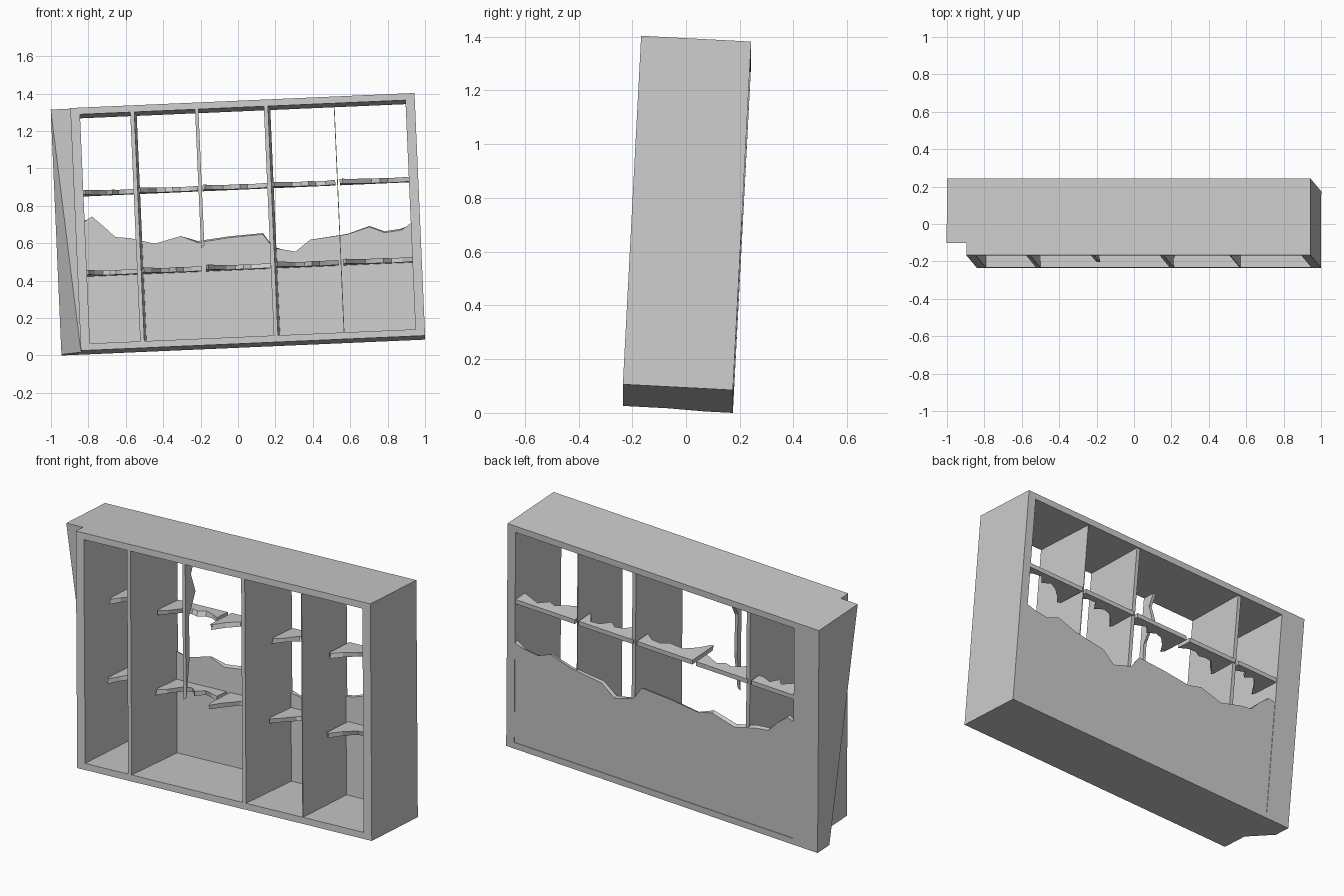
import bpy, bmesh, math, random
from mathutils import Matrix, Euler, Vector

cube = bpy.data.objects.get("Cube")
if cube:
    bpy.data.objects.remove(cube, do_unlink=True)

random.seed(4)
W, D, H = 1.842, 0.41, 1.30
SIDE, BOARD = 0.05, 0.036
TILT = Matrix.Translation((-0.84, -0.235, 0.026)) @ Euler(
    (math.radians(-3), math.radians(-2.5), 0)).to_matrix().to_4x4()


def finish(name, bm):
    bmesh.ops.recalc_face_normals(bm, faces=bm.faces)
    mesh = bpy.data.meshes.new(name)
    bm.to_mesh(mesh)
    bm.free()
    obj = bpy.data.objects.new(name, mesh)
    obj.matrix_world = TILT
    bpy.context.collection.objects.link(obj)
    return obj


def prism(name, near, axis, lo, hi, far=None):
    """Join two outlines, lying across the given axis, into a solid."""
    def ring(points, level):
        made = []
        for p in points:
            co = list(p)
            co.insert(axis, level)
            made.append(bm.verts.new(co))
        return made
    bm = bmesh.new()
    a, b = ring(near, lo), ring(far or near, hi)
    bm.faces.new(a)
    bm.faces.new(b[::-1])
    n = len(a)
    for i in range(n):
        j = (i + 1) % n
        bm.faces.new((a[i], b[i], b[j], a[j]))
    return finish(name, bm)


def box(name, x, y, z):
    return prism(name, [(x[0], y[0]), (x[1], y[0]), (x[1], y[1]), (x[0], y[1])], 2, *z)


def rough(points, amount):
    return [(x, y + random.uniform(-amount, amount)) for x, y in points]


# Outer case
box("right_wall", (0, SIDE), (0, D), (0, H))
box("left_wall", (W - SIDE, W), (0, D), (0, H))
box("floor_board", (SIDE, W - SIDE), (0, D), (0, BOARD))
box("top_board", (SIDE, W - SIDE), (0, D), (H - BOARD, H))

# Thick twisted slab on the outside of the right wall
bm = bmesh.new()
for x, y, z in [(-0.105, 0.065, H), (0, 0.065, H), (0, D, H), (-0.105, D, H),
                (0, 0.165, 0), (-0.105, 0.305, 0), (0, D, 0), (-0.105, D, 0)]:
    bm.verts.new((x, y, z))
bmesh.ops.convex_hull(bm, input=bm.verts)
finish("outer_slab", bm)

# Upright dividers, the second one broken away to a splinter
dividers = [0.33, 0.675, 1.045, 1.41]
for i, half in ((0, 0.011), (2, 0.011), (3, 0.002)):
    x = dividers[i]
    lean = 0.012 if half > 0.01 else 0
    prism(f"divider_{i + 1}", [(x - half, 0), (x + half, 0),
          (x + half + lean, D - 0.01), (x - half + lean, D - 0.01)], 2, BOARD, H - BOARD)
splinter = [(0, H - BOARD), (0.08, H - BOARD), (0.05, 1.2), (0.09, 1.1),
            (0.03, 0.98), (0.035, 0.75), (0.005, 0.52), (0, 0.7)]
prism("divider_splinter", splinter, 0, dividers[1] - 0.009, dividers[1] + 0.009,
      rough(splinter[:2], 0) + rough(splinter[2:], 0.015))

# Broken back panel
crest = [(0.05, 0.71), (0.09, 0.735), (0.15, 0.68), (0.21, 0.62), (0.29, 0.61),
         (0.42, 0.575), (0.56, 0.61), (0.65, 0.57), (0.82, 0.59), (1.0, 0.6),
         (1.05, 0.525), (1.17, 0.5), (1.25, 0.56), (1.45, 0.58), (1.57, 0.615),
         (1.65, 0.58), (1.74, 0.59), (W - SIDE, 0.625)]
base = [(W - SIDE, BOARD), (SIDE, BOARD)]
prism("back_panel", crest + base, 1, D - 0.022, D - 0.003, rough(crest, 0.012) + base)

# Shelf remains, one piece in each bay, deepest beside the right end
edge = [(0, 0.17), (0.04, 0.20), (0.16, 0.13), (0.32, 0.08), (0.46, 0.06),
        (0.58, 0.09), (0.7, 0.05), (0.85, 0.06), (1, 0.09)]
stops = [SIDE - 0.012] + dividers + [W - SIDE + 0.012]
for level, z, back in (("lower", 0.415, D - 0.022), ("upper", 0.845, D - 0.004)):
    for i in range(5):
        x0, x1 = stops[i] + 0.012, stops[i + 1] - 0.012
        torn = [(x0 + t * (x1 - x0), back - d) for t, d in rough(edge, 0.015)]
        end = [(x1, back), (x0, back)]
        prism(f"{level}_shelf_{i + 1}", torn + end, 2, z, z + 0.025,
              rough(torn, 0.015) + end)
